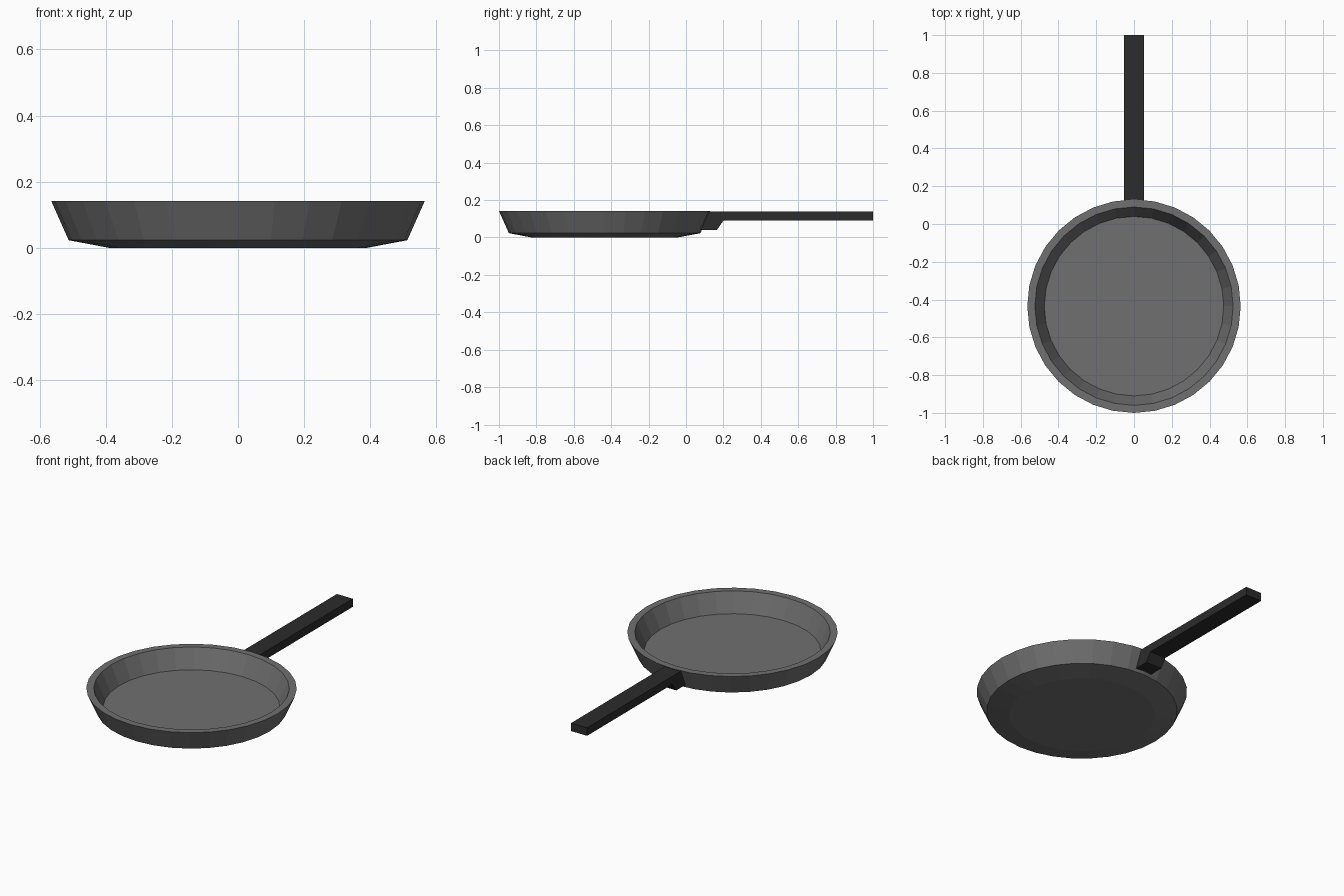
import bpy, bmesh, math

if "Cube" in bpy.data.objects:
    bpy.data.objects.remove(bpy.data.objects["Cube"])


def material(name, rgb):
    m = bpy.data.materials.new(name)
    m.diffuse_color = (*rgb, 1)
    m.use_nodes = True
    m.node_tree.nodes["Principled BSDF"].inputs["Base Color"].default_value = m.diffuse_color
    return m


def make_object(name, bm, mat):
    bmesh.ops.recalc_face_normals(bm, faces=bm.faces)
    me = bpy.data.meshes.new(name)
    bm.to_mesh(me)
    bm.free()
    me.materials.append(mat)
    ob = bpy.data.objects.new(name, me)
    bpy.context.collection.objects.link(ob)
    return ob


grey = material("pan grey", (0.16, 0.16, 0.16))
black = material("handle black", (0.025, 0.025, 0.025))

# Pan body: 32-sided lathe, from the underside up over the rim to the inner floor
SIDES, CENTRE_Y = 32, -0.435
profile = [(0.39, 0), (0.512, 0.023), (0.565, 0.142), (0.525, 0.142), (0.475, 0.03)]
bm = bmesh.new()
rings = []
for r, z in profile:
    angles = [2 * math.pi * i / SIDES for i in range(SIDES)]
    rings.append([bm.verts.new((r * math.cos(a), CENTRE_Y + r * math.sin(a), z)) for a in angles])
for lo, hi in zip(rings, rings[1:]):
    for i in range(SIDES):
        j = (i + 1) % SIDES
        bm.faces.new((lo[i], lo[j], hi[j], hi[i]))
bm.faces.new(rings[0][::-1])
bm.faces.new(rings[-1])
make_object("pan_body", bm, grey)

# Handle with angled mounting bracket: side profile (y, z) extruded across x
side = [(0.08, 0.04), (0.165, 0.04), (0.2, 0.09), (1, 0.09), (1, 0.138), (0.122, 0.138)]
bm = bmesh.new()
face = bm.faces.new([bm.verts.new((-0.052, y, z)) for y, z in side])
ext = bmesh.ops.extrude_face_region(bm, geom=[face])
moved = [v for v in ext["geom"] if isinstance(v, bmesh.types.BMVert)]
bmesh.ops.translate(bm, verts=moved, vec=(0.104, 0, 0))
make_object("handle", bm, black)
